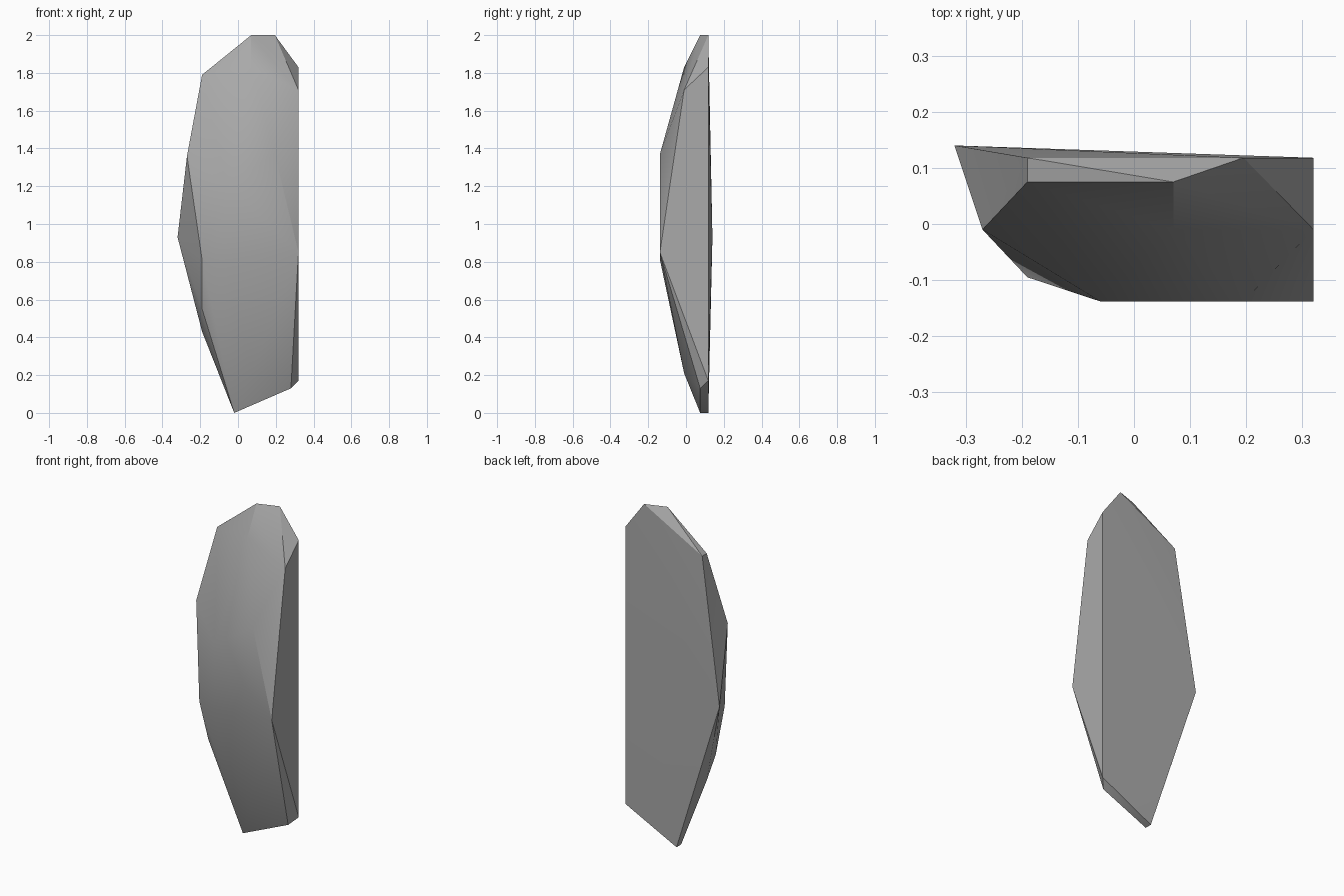
import bpy
import bmesh
import math

old = bpy.data.objects.get("Cube")
if old:
    bpy.data.objects.remove(old, do_unlink=True)

# Single stone colour
stone = bpy.data.materials.new("grey_stone")
stone.use_nodes = True
grey = (0.40, 0.40, 0.40, 1)
stone.diffuse_color = grey
stone.node_tree.nodes["Principled BSDF"].inputs["Base Color"].default_value = grey

# Corners of the shard, as slices from back to front: depth -> (x, z)
slices = {
    0.14: [(-0.32, 0.93)],
    0.118: [(-0.19, 1.79), (0.195, 2), (0.32, 1.83), (0.32, 0.17), (-0.02, 0)],
    0.075: [(-0.19, 1.79), (0.07, 2), (0.28, 0.13), (-0.02, 0), (-0.19, 0.43)],
    -0.01: [(-0.27, 1.36), (0.07, 1.83), (0.32, 1.71), (0.07, 0.21), (-0.19, 0.55)],
    -0.095: [(-0.19, 0.81)],
    -0.138: [(-0.06, 1.2), (0.195, 1.37), (0.32, 0.85), (-0.06, 0.81)],
}

# Wrap the corners into a closed faceted stone
bm = bmesh.new()
for y, corners in slices.items():
    for x, z in corners:
        bm.verts.new((x, y, z))
hull = bmesh.ops.convex_hull(bm, input=bm.verts)
loose = {g for g in hull["geom_interior"] + hull["geom_unused"]
         if isinstance(g, bmesh.types.BMVert)}
bmesh.ops.delete(bm, geom=list(loose), context="VERTS")
bmesh.ops.dissolve_limit(bm, angle_limit=math.radians(0.5),
                         verts=bm.verts, edges=bm.edges)
bmesh.ops.recalc_face_normals(bm, faces=bm.faces)

mesh = bpy.data.meshes.new("stone_shard")
bm.to_mesh(mesh)
bm.free()
mesh.materials.append(stone)
shard = bpy.data.objects.new("stone_shard", mesh)
bpy.context.collection.objects.link(shard)

# Soft front facets, crisp outer edges
bpy.ops.object.select_all(action="DESELECT")
shard.select_set(True)
bpy.context.view_layer.objects.active = shard
bpy.ops.object.shade_smooth_by_angle(angle=math.radians(30))
